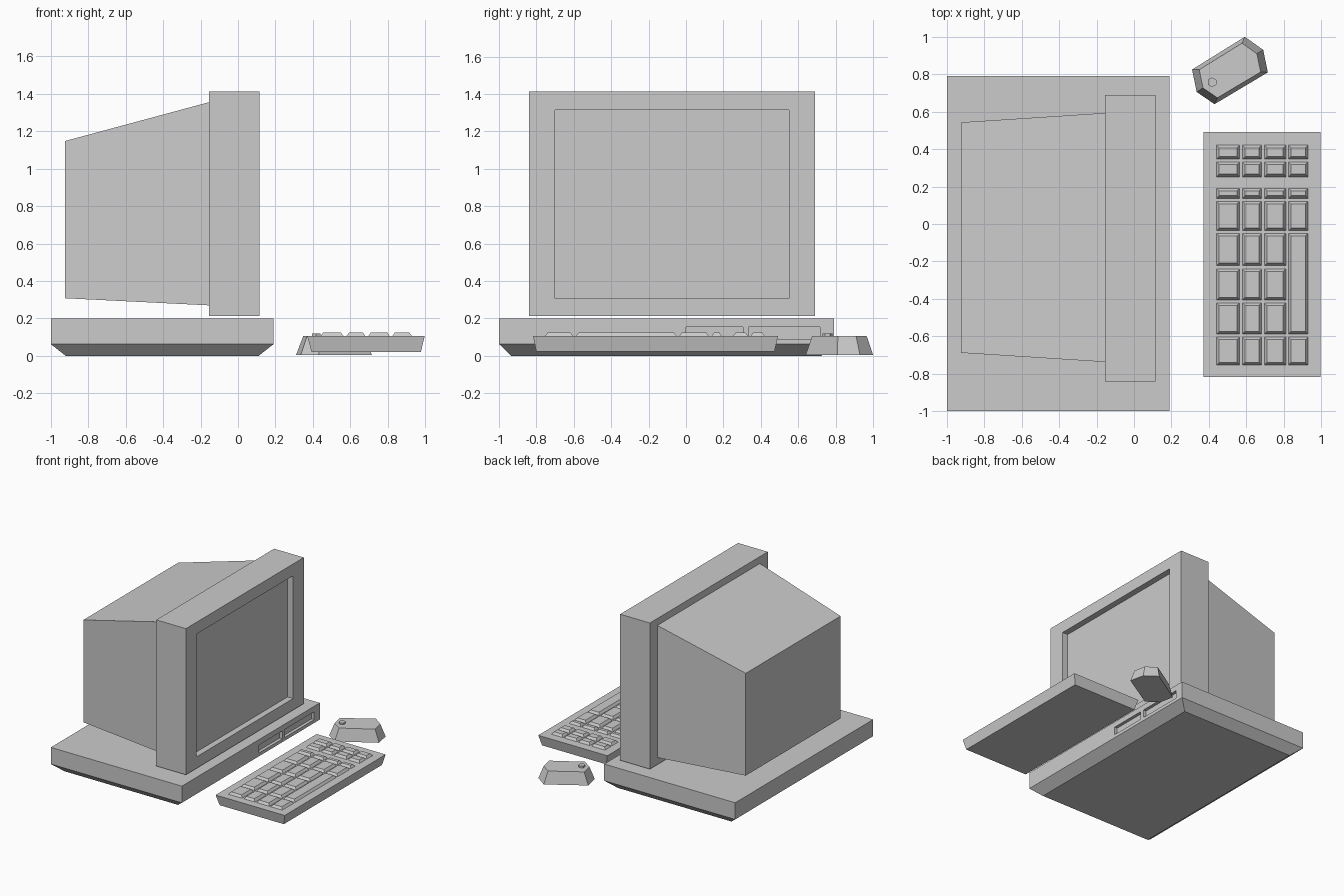
import bpy, bmesh
from mathutils import Vector

if "Cube" in bpy.data.objects:
    bpy.data.objects.remove(bpy.data.objects["Cube"])


def loft(bm, rings):
    """Skin a stack of equal-length point rings and cap both ends."""
    vs = [[bm.verts.new(p) for p in r] for r in rings]
    n = len(vs[0])
    for a, b in zip(vs, vs[1:]):
        for i in range(n):
            j = (i + 1) % n
            bm.faces.new((a[i], a[j], b[j], b[i]))
    bm.faces.new(vs[0][::-1])
    bm.faces.new(vs[-1])


def finish(name, bm):
    bmesh.ops.recalc_face_normals(bm, faces=bm.faces)
    me = bpy.data.meshes.new(name)
    bm.to_mesh(me)
    bm.free()
    ob = bpy.data.objects.new(name, me)
    bpy.context.collection.objects.link(ob)
    return ob


def rect(x0, x1, y0, y1, z):
    return [(x0, y0, z), (x1, y0, z), (x1, y1, z), (x0, y1, z)]


def rect_x(x, y0, y1, z0, z1):
    return [(x, y0, z0), (x, y1, z0), (x, y1, z1), (x, y0, z1)]


def solid(name, *rings):
    bm = bmesh.new()
    loft(bm, rings)
    return finish(name, bm)


def recess(target, x0, x1, y0, y1, z0, z1):
    cut = solid(target.name + "_cutter", rect_x(x0, y0, y1, z0, z1),
                rect_x(x1, y0, y1, z0, z1))
    cut.hide_render = True
    cut.hide_set(True)
    m = target.modifiers.new("recess", 'BOOLEAN')
    m.operation = 'DIFFERENCE'
    m.solver = 'EXACT'
    m.object = cut


# Desktop case with chamfered underside and two drive slots
case = solid("computer_case",
             rect(-0.92, 0.11, -0.935, 0.725, 0),
             rect(-1, 0.19, -1, 0.79, 0.063),
             rect(-1, 0.19, -1, 0.79, 0.20))
for y0, y1 in ((0.0, 0.305), (0.335, 0.717)):
    recess(case, 0.165, 0.25, y0, y1, 0.09, 0.155)

# Monitor front frame with sunken screen, and tapered rear shell
frame = solid("monitor_frame", rect_x(-0.155, -0.84, 0.69, 0.212, 1.412),
              rect_x(0.115, -0.84, 0.69, 0.212, 1.412))
recess(frame, 0.065, 0.2, -0.70, 0.55, 0.307, 1.315)
solid("monitor_rear_shell", rect_x(-0.923, -0.688, 0.543, 0.308, 1.148),
      rect_x(-0.155, -0.737, 0.593, 0.27, 1.355))

# Keyboard body
solid("keyboard_body", rect(0.393, 0.977, -0.80, 0.473, 0.022),
      rect(0.37, 0.997, -0.818, 0.492, 0.106))

# Keys: tapered blocks on an uneven grid, with one long key
cols = [(0.437, 0.568), (0.575, 0.685), (0.692, 0.815), (0.82, 0.933)]
rows = [(0.342, 0.425), (0.248, 0.335), (0.133, 0.195), (-0.04, 0.125),
        (-0.227, -0.047), (-0.41, -0.237), (-0.592, -0.417), (-0.757, -0.60)]
cells = [(c, r) for c in cols for r in rows
         if not (c == cols[3] and r in rows[4:7])]
cells.append((cols[3], (-0.592, -0.047)))
bm = bmesh.new()
for (x0, x1), (y0, y1) in cells:
    t = 0.018
    loft(bm, [rect(x0, x1, y0, y1, 0.10),
              rect(x0 + t, x1 - t, y0 + t, y1 - t, 0.125)])
finish("keyboard_keys", bm)

# Mouse: six-sided tapered body with a small button
outline = [(0.592, 1.0), (0.69, 0.93), (0.715, 0.81),
           (0.43, 0.64), (0.335, 0.705), (0.31, 0.825)]
mid = Vector((0.512, 0.82))


def mouse_ring(s, z):
    return [(*(mid + (Vector(p) - mid) * s), z) for p in outline]


solid("mouse_body", mouse_ring(1, 0.005), mouse_ring(0.81, 0.106))
bpy.ops.mesh.primitive_cylinder_add(vertices=6, radius=0.026, depth=0.03,
                                    location=(0.417, 0.757, 0.105))
bpy.context.object.name = "mouse_button"
